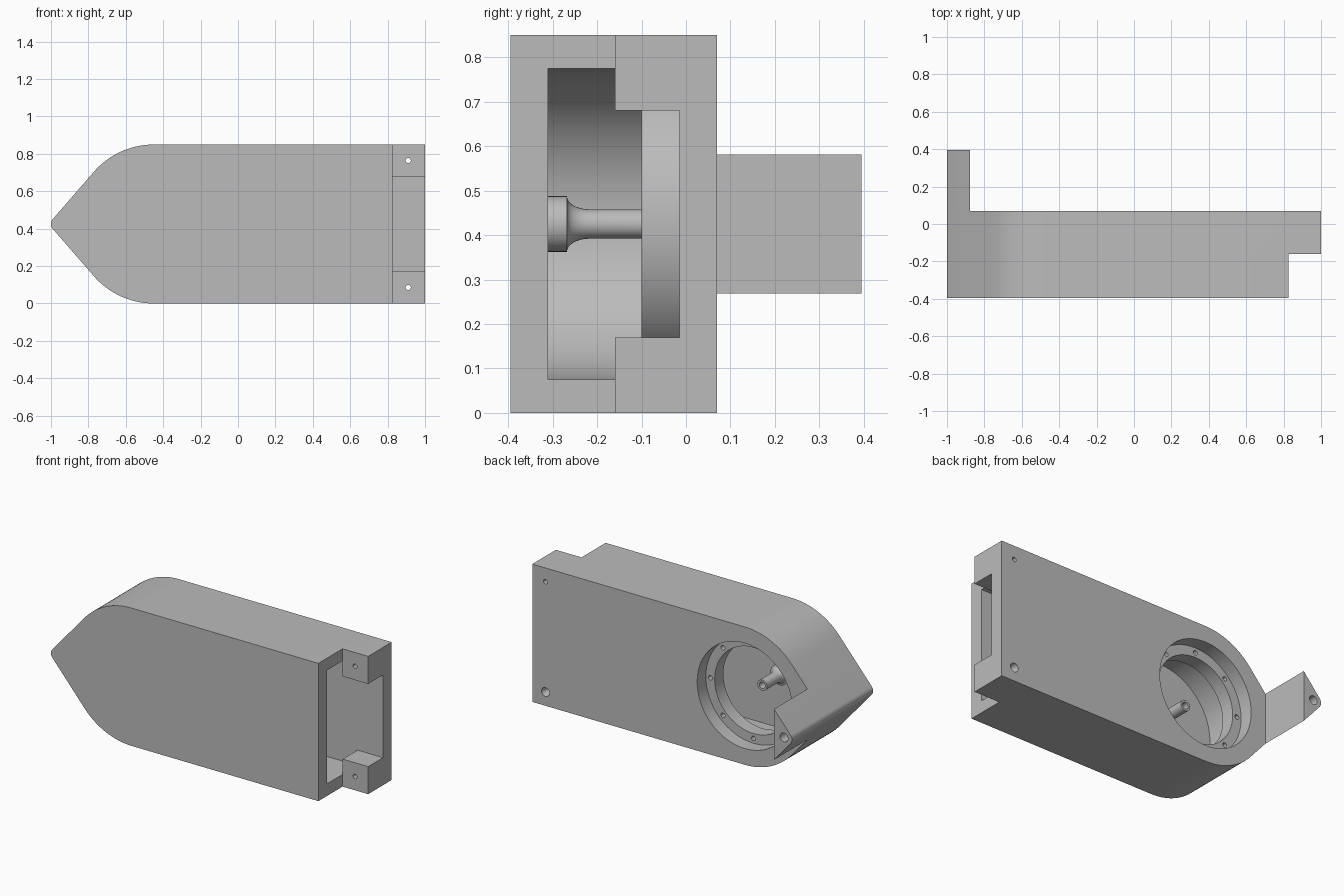
import bpy, bmesh, math
from mathutils import Vector

old = bpy.data.objects.get("Cube")
if old:
    bpy.data.objects.remove(old, do_unlink=True)

grey = bpy.data.materials.new("plain grey")
grey.use_nodes = True
GREY = (0.5, 0.5, 0.5, 1)
grey.diffuse_color = GREY
grey.node_tree.nodes["Principled BSDF"].inputs["Base Color"].default_value = GREY

MID = 0.425          # height of the centre line
HUB = -0.45          # x of the round chamber
FRONT, BACK = -0.395, 0.07
FLOOR, CEIL = -0.31, -0.015   # chamber depth limits
NOTCH = 0.825


def finish(name, bm):
    bmesh.ops.remove_doubles(bm, verts=bm.verts, dist=1e-5)
    bmesh.ops.recalc_face_normals(bm, faces=bm.faces)
    mesh = bpy.data.meshes.new(name)
    bm.to_mesh(mesh)
    bm.free()
    mesh.materials.append(grey)
    ob = bpy.data.objects.new(name, mesh)
    bpy.context.collection.objects.link(ob)
    return ob


def prism(name, outline, y0, y1):
    """Extrude an (x, z) outline along y."""
    bm = bmesh.new()
    face = bm.faces.new([bm.verts.new((x, y0, z)) for x, z in outline])
    new = bmesh.ops.extrude_face_region(bm, geom=[face])["geom"]
    verts = [g for g in new if isinstance(g, bmesh.types.BMVert)]
    bmesh.ops.translate(bm, verts=verts, vec=(0, y1 - y0, 0))
    return finish(name, bm)


def box(name, x0, x1, y0, y1, z0, z1):
    return prism(name, [(x0, z0), (x1, z0), (x1, z1), (x0, z1)], y0, y1)


def lathe(name, profile, x, z, steps=32, closed=False):
    """Revolve an (r, y) profile about a y-axis line through (x, z)."""
    bm = bmesh.new()
    vs = [bm.verts.new((x + r, y, z)) for r, y in profile]
    pairs = list(zip(vs, vs[1:])) + ([(vs[-1], vs[0])] if closed else [])
    edges = [bm.edges.new(p) for p in pairs]
    bmesh.ops.spin(bm, geom=vs + edges, cent=Vector((x, 0, z)), axis=(0, 1, 0),
                   angle=math.tau, steps=steps, use_duplicate=False)
    return finish(name, bm)


def cylinder(name, r, y0, y1, x, z, steps=24):
    return lathe(name, [(0, y0), (r, y0), (r, y1), (0, y1)], x, z, steps)


def cut(target, *cutters):
    bpy.context.view_layer.objects.active = target
    for c in cutters:
        c.hide_render = True
        mod = target.modifiers.new("cut", "BOOLEAN")
        mod.operation, mod.solver, mod.object = "DIFFERENCE", "EXACT", c
        bpy.ops.object.modifier_apply(modifier=mod.name)
        bpy.data.objects.remove(c, do_unlink=True)


def arc(cx, r, a0, a1, n):
    angles = [math.radians(a0 + (a1 - a0) * i / n) for i in range(n + 1)]
    return [(cx + r * math.cos(a), MID + r * math.sin(a)) for a in angles]


# Body: boat-shaped outline, two arcs joined by tangents to a small round tip
TIP_R = 0.04
TIP = -1 + TIP_R
lean = math.acos((MID - TIP_R) / (HUB - TIP))
a_up, a_down = 180 - math.degrees(lean), 180 + math.degrees(lean)
tip_arc = arc(TIP, TIP_R, a_up, a_down, 12)
outline = (arc(HUB, MID, 90, a_up, 16) + tip_arc
           + arc(HUB, MID, a_down, 270, 16) + [(1, 0), (1, 2 * MID)])
body = prism("body", outline, FRONT, BACK)

# Hollow chamber, end notch and the gap between the two end blocks
chamber = arc(HUB, 0.35, 90, 270, 48) + [(NOTCH + 0.001, 0.075), (NOTCH + 0.001, 0.775)]
cut(body,
    prism("chamber_cutter", chamber, FLOOR, CEIL),
    box("notch_cutter", NOTCH, 1.1, -0.5, -0.16, -0.1, 1),
    box("gap_cutter", 0.75, 1.1, -0.2, CEIL, 0.17, 0.68),
    cylinder("opening_cutter", 0.325, -0.05, 0.1, HUB, MID, 64))

# Screw holes through the end blocks, the lower one countersunk at the back
for z in (0.085, 0.765):
    cut(body, cylinder("screw_cutter", 0.014, -0.3, 0.2, 0.91, z))
cut(body, lathe("countersink_cutter",
                [(0, 0.03), (0.014, 0.03), (0.027, 0.055), (0.027, 0.1), (0, 0.1)],
                0.91, 0.085, 24))

# Seat ring inside the round opening, with eight screw holes
seat_ring = lathe("seat_ring", [(0.265, -0.1), (0.351, -0.1), (0.351, CEIL), (0.265, CEIL)],
                  HUB, MID, 64, closed=True)
for i in range(8):
    a = math.tau * i / 8
    cut(seat_ring, cylinder("ring_hole_cutter", 0.014, -0.08, 0.02,
                            HUB + 0.295 * math.cos(a), MID + 0.295 * math.sin(a), 16))

# Hollow centre post with a flange and a filleted foot
FILLET_R = 0.05
fillet = []
for i in range(9):
    a = math.radians(90 * i / 8)
    fillet.append((0.033 + 0.03 * (1 - math.sin(a)), -0.268 + FILLET_R * (1 - math.cos(a))))
post = lathe("centre_post",
             [(0, FLOOR - 0.005), (0.063, FLOOR - 0.005)] + fillet
             + [(0.033, -0.1), (0.02, -0.1), (0.02, -0.2), (0, -0.2)], HUB, MID)

# Rear tab: the nose tip carried backwards, with a blind hole in its end
TAB_X = -0.877
tx, tz = tip_arc[0]
half = tz - MID + (TAB_X - tx) / math.tan(lean)
tab = prism("rear_tab", [(TAB_X, MID + half)] + tip_arc + [(TAB_X, MID - half)], BACK, 0.395)
cut(tab, cylinder("tab_hole_cutter", 0.027, 0.25, 0.5, -0.945, MID))

# Smooth the curved walls, keep the corners crisp
for ob in (body, seat_ring, post, tab):
    bpy.ops.object.select_all(action="DESELECT")
    ob.select_set(True)
    bpy.context.view_layer.objects.active = ob
    bpy.ops.object.shade_smooth_by_angle(angle=math.radians(30))
